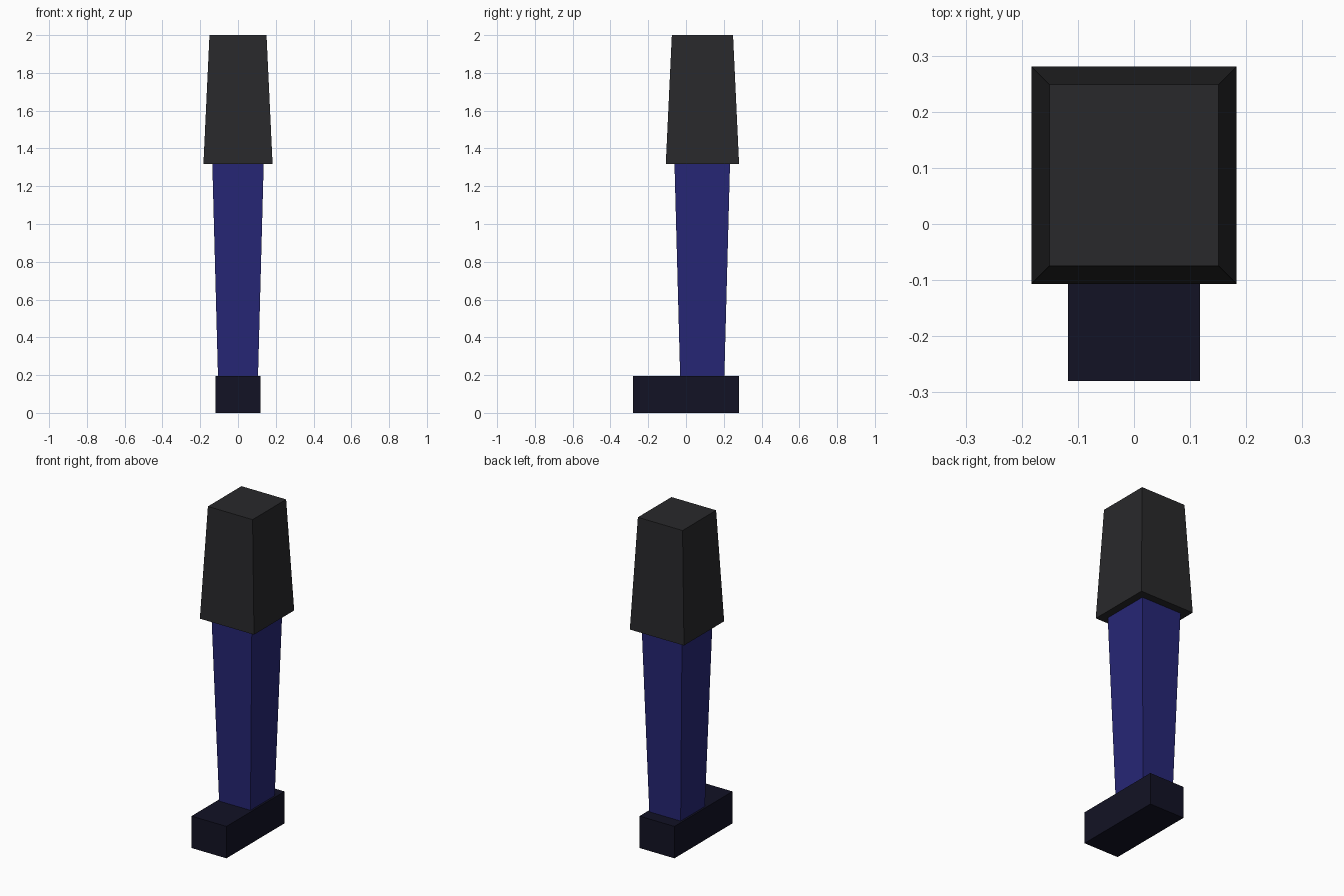
import bpy
import bmesh

if "Cube" in bpy.data.objects:
    bpy.data.objects.remove(bpy.data.objects["Cube"])


def material(name, rgb):
    mat = bpy.data.materials.new(name)
    mat.diffuse_color = (*rgb, 1.0)
    mat.use_nodes = True
    mat.node_tree.nodes["Principled BSDF"].inputs["Base Color"].default_value = mat.diffuse_color
    return mat


def tapered_box(name, z0, z1, y_mid, bottom, top, mat):
    """Box with separate (half width, half depth) at its bottom and top."""
    bm = bmesh.new()
    bmesh.ops.create_cube(bm, size=2.0)
    for v in bm.verts:
        hx, hy = top if v.co.z > 0 else bottom
        v.co = (v.co.x * hx, y_mid + v.co.y * hy, z1 if v.co.z > 0 else z0)
    mesh = bpy.data.meshes.new(name)
    bm.to_mesh(mesh)
    bm.free()
    mesh.materials.append(mat)
    obj = bpy.data.objects.new(name, mesh)
    bpy.context.collection.objects.link(obj)
    return obj


black = material("charcoal", (0.022, 0.022, 0.024))
blue = material("navy", (0.02, 0.02, 0.18))
dark = material("dark_navy", (0.006, 0.006, 0.018))

# Shoe reaching forward from the leg
tapered_box("shoe", 0.0, 0.195, 0.0, (0.118, 0.28), (0.118, 0.28), dark)

# Trouser leg, widening upward
tapered_box("lower_leg", 0.195, 1.318, 0.086, (0.106, 0.117), (0.136, 0.147), blue)

# Thigh cover, narrowing upward
tapered_box("upper_leg", 1.318, 2.0, 0.087, (0.183, 0.194), (0.151, 0.162), black)
